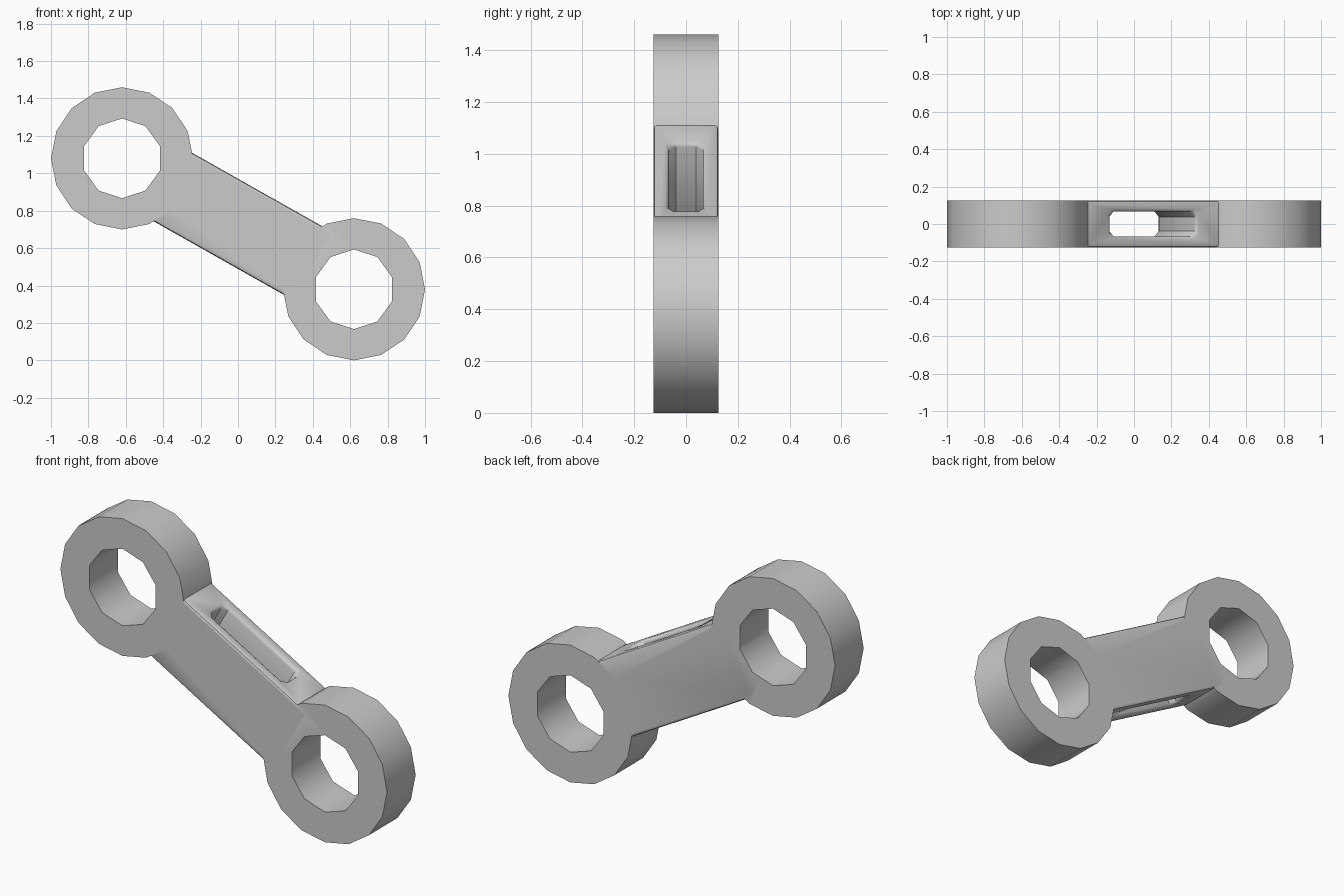
import bpy, bmesh
from math import atan2, radians
from mathutils import Matrix, Vector

if "Cube" in bpy.data.objects:
    bpy.data.objects.remove(bpy.data.objects["Cube"])

R_OUT, R_IN, HALF = 0.38, 0.213, 0.125
EYES = [Vector((-0.62, 0, 1.08)), Vector((0.62, 0, 0.38))]
# Frame of the slanted bar: local x along the bar, local z across it
FRAME = Matrix.Translation((0, 0, 0.73)) @ Matrix.Rotation(atan2(0.70, 1.24), 4, 'Y')


def to_object(name, bm):
    bmesh.ops.recalc_face_normals(bm, faces=bm.faces)
    mesh = bpy.data.meshes.new(name)
    bm.to_mesh(mesh)
    bm.free()
    ob = bpy.data.objects.new(name, mesh)
    bpy.context.collection.objects.link(ob)
    return ob


def disc(name, centre, radius, sides, depth):
    bm = bmesh.new()
    bmesh.ops.create_cone(bm, cap_ends=True, segments=sides, radius1=radius,
                          radius2=radius, depth=depth,
                          matrix=Matrix.Translation(centre) @ Matrix.Rotation(radians(90), 4, 'X'))
    return to_object(name, bm)


def slot_cutter():
    # Corner-cut rectangle stacked across the bar, flared at both mouths
    bm = bmesh.new()
    rings = []
    for z, grow in ((-0.23, 0.02), (-0.21, 0.014), (-0.204, 0.005), (-0.192, 0),
                    (0.192, 0), (0.204, 0.005), (0.21, 0.014), (0.23, 0.02)):
        a, b, c = 0.262 + grow, 0.066 + grow, 0.028
        pts = [(a, b - c), (a - c, b), (c - a, b), (-a, b - c),
               (-a, c - b), (c - a, -b), (a - c, -b), (a, c - b)]
        rings.append([bm.verts.new(FRAME @ Vector((x, y, z))) for x, y in pts])
    for lo, hi in zip(rings, rings[1:]):
        for i in range(8):
            j = (i + 1) % 8
            bm.faces.new((lo[i], lo[j], hi[j], hi[i]))
    bm.faces.new(rings[0])
    bm.faces.new(rings[-1])
    return to_object("slot_cutter", bm)


def combine(body, tool, operation):
    mod = body.modifiers.new(tool.name, 'BOOLEAN')
    mod.operation, mod.solver, mod.object = operation, 'EXACT', tool
    bpy.context.view_layer.objects.active = body
    bpy.ops.object.modifier_apply(modifier=mod.name)
    bpy.data.objects.remove(tool)


# Connecting bar with softened long edges
bm = bmesh.new()
bmesh.ops.create_cube(bm, size=1, matrix=Matrix.Diagonal((0.92, 2 * HALF, 0.42, 1)))
long_edges = [e for e in bm.edges if e.calc_length() > 0.9]
bmesh.ops.bevel(bm, geom=long_edges, offset=0.014, segments=2, profile=0.5, affect='EDGES')
bm.transform(FRAME)
link = to_object("link_arm", bm)

# Eyes at both ends, then their holes, then the slot through the bar
for c in EYES:
    combine(link, disc("eye", c, R_OUT, 16, 2 * HALF), 'UNION')
for c in EYES:
    combine(link, disc("eye_hole", c, R_IN, 10, 1), 'DIFFERENCE')
combine(link, slot_cutter(), 'DIFFERENCE')

bpy.ops.object.select_all(action='DESELECT')
link.select_set(True)
bpy.context.view_layer.objects.active = link
bpy.ops.object.shade_smooth_by_angle(angle=radians(40))
